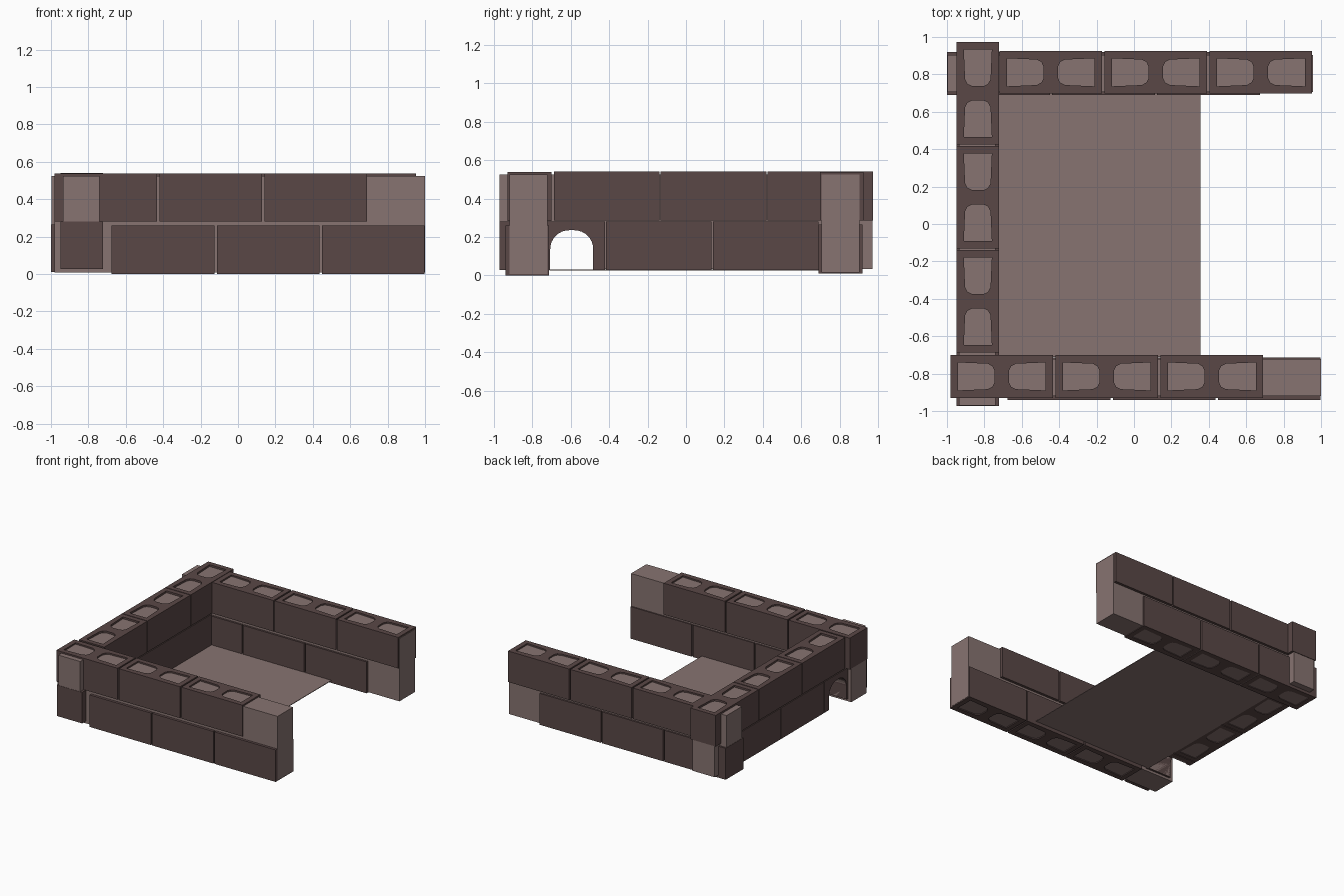
import bpy, bmesh, math
from mathutils import Vector

cube = bpy.data.objects.get("Cube")
if cube:
    bpy.data.objects.remove(cube, do_unlink=True)


def material(name, rgb):
    m = bpy.data.materials.new(name)
    m.use_nodes = True
    m.diffuse_color = (*rgb, 1)
    m.node_tree.nodes["Principled BSDF"].inputs["Base Color"].default_value = (*rgb, 1)
    return m


BRICK = material("dark brown brick", (0.102, 0.064, 0.062))
MORTAR = material("pale brown mortar", (0.245, 0.174, 0.165))

LENGTH, WIDTH, GAP_PITCH = 0.55, 0.228, 0.558
CORE_WIDTH = 0.197


def add_prism(name, loops, offset, mat, place):
    """Fill outline loops (later ones are holes) and extrude them by offset."""
    bm = bmesh.new()
    for loop in loops:
        verts = [bm.verts.new(p) for p in loop]
        for a, b in zip(verts, verts[1:] + verts[:1]):
            bm.edges.new((a, b))
    bmesh.ops.triangle_fill(bm, use_beauty=True, edges=bm.edges[:])
    grown = bmesh.ops.extrude_face_region(bm, geom=bm.faces[:], use_keep_orig=True)
    moved = [g for g in grown["geom"] if isinstance(g, bmesh.types.BMVert)]
    bmesh.ops.translate(bm, verts=moved, vec=offset)
    for v in bm.verts:
        v.co = place(v.co)
    bmesh.ops.recalc_face_normals(bm, faces=bm.faces[:])
    mesh = bpy.data.meshes.new(name)
    bm.to_mesh(mesh)
    bm.free()
    mesh.materials.append(mat)
    obj = bpy.data.objects.new(name, mesh)
    bpy.context.collection.objects.link(obj)
    return obj


def rect(u0, u1, v0, v1, z=0):
    return [(u0, v0, z), (u1, v0, z), (u1, v1, z), (u0, v1, z)]


def along_x(p):
    return Vector(p)


def along_y(p):
    return Vector((p[1], p[0], p[2]))


def cell_outline(start, direction, v, z):
    """Block cell: square at the outer end, rounded and narrower inside."""
    half = [(0, 0.075), (0.16, 0.068), (0.185, 0.055), (0.197, 0.03)]
    side = [(start + direction * u, v + w, z) for u, w in half]
    return side + [(p[0], 2 * v - p[1], z) for p in reversed(side)]


def hollow_block(name, u, v, z0, z1, place):
    loops = [rect(u, u + LENGTH, v - WIDTH / 2, v + WIDTH / 2, z0),
             cell_outline(u + 0.04, 1, v, z0),
             cell_outline(u + LENGTH - 0.04, -1, v, z0)]
    return add_prism(name, loops, (0, 0, z1 - z0), BRICK, place)


def wall(name, place, courses, core, pitch):
    """Two staggered courses of hollow blocks around a mortar core."""
    parts = []
    for label, u, v, z0, z1 in courses:
        for i in range(3):
            parts.append(hollow_block(f"{name}_{label}_block_{i + 1}",
                                      u + i * pitch, v, z0, z1, place))
    u0, u1, v, z0, z1 = core
    loop = rect(u0, u1, v - CORE_WIDTH / 2, v + CORE_WIDTH / 2, z0)
    parts.append(add_prism(f"{name}_core", [loop], (0, 0, z1 - z0), MORTAR, place))
    return parts


# Front and back walls
wall("front_wall", along_x,
     [("lower", -0.675, -0.827, 0.0, 0.26), ("upper", -0.982, -0.815, 0.282, 0.537)],
     (-0.98, 1.0, -0.821, 0.008, 0.525), 0.5615)
wall("back_wall", along_x,
     [("lower", -1.0, 0.805, 0.01, 0.265), ("upper", -0.72, 0.811, 0.285, 0.537)],
     (-0.998, 0.957, 0.805, 0.015, 0.525), 0.5615)

# Side wall that closes the enclosure
side = wall("side_wall", along_y,
            [("lower", -0.972, -0.835, 0.028, 0.28), ("upper", -0.688, -0.835, 0.287, 0.54)],
            (-0.97, 0.97, -0.838, 0.033, 0.525), 0.556)

# Arched opening through the side wall
ARCH_Y, HALF, CORNER, TOP = -0.595, 0.112, 0.098, 0.235
arch = [(-1.2, ARCH_Y + HALF, -0.1), (-1.2, ARCH_Y - HALF, -0.1)]
for sign, first in ((-1, 180), (1, 90)):
    for i in range(9):
        a = math.radians(first - i * 90 / 8)
        arch.append((-1.2, ARCH_Y + sign * (HALF - CORNER) + CORNER * math.cos(a),
                     TOP - CORNER + CORNER * math.sin(a)))
cutter = add_prism("arch_cutter", [arch], (0.7, 0, 0), BRICK, along_x)
cutter.hide_render = True
for obj in (side[0], side[-1]):
    mod = obj.modifiers.new("arch", "BOOLEAN")
    mod.operation = "DIFFERENCE"
    mod.solver = "EXACT"
    mod.object = cutter
    deps = bpy.context.evaluated_depsgraph_get()
    cut = bpy.data.meshes.new_from_object(obj.evaluated_get(deps))
    obj.modifiers.clear()
    obj.data = cut
bpy.data.objects.remove(cutter, do_unlink=True)

# Thin floor slab
add_prism("floor", [rect(-0.735, 0.355, -0.71, 0.705, 0.026)], (0, 0, 0.005), MORTAR, along_x)
